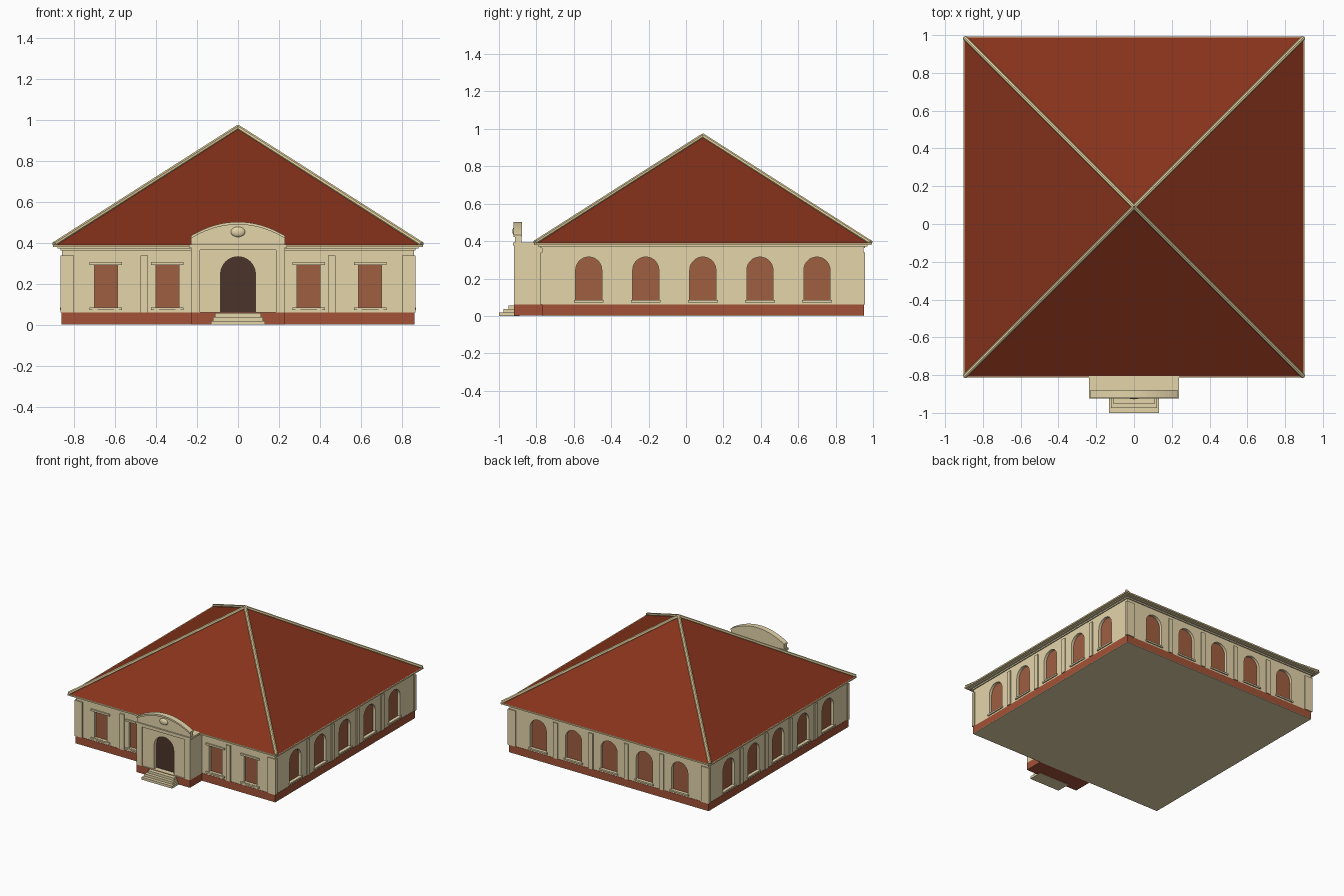
import bpy, bmesh, math
from mathutils import Matrix, Vector

cube = bpy.data.objects.get("Cube")
if cube:
    bpy.data.objects.remove(cube, do_unlink=True)


def material(name, rgb):
    m = bpy.data.materials.new(name)
    m.use_nodes = True
    m.diffuse_color = (*rgb, 1)
    m.node_tree.nodes["Principled BSDF"].inputs["Base Color"].default_value = (*rgb, 1)
    return m


CREAM = material("cream stone", (0.77, 0.66, 0.4))
TRIM = material("yellow stone trim", (0.79, 0.65, 0.35))
ROOF = material("red roof tile", (0.24, 0.032, 0.011))
BRICK = material("brick base", (0.37, 0.085, 0.038))
PANE = material("terracotta window", (0.35, 0.112, 0.053))
DOOR = material("dark door", (0.07, 0.033, 0.024))

CY = 0.09            # centre of the square building in y
H = 0.863            # half width of the walls
FLOOR, TOP = 0.06, 0.38
EAVE_Z = 0.39
ANGLES = {"front": 0, "right": 90, "back": 180, "left": 270}


def side_matrix(side):
    return Matrix.Translation((0, CY, 0)) @ Matrix.Rotation(math.radians(ANGLES[side]), 4, "Z")


def add(name, mesh, mat):
    ob = bpy.data.objects.new(name, mesh)
    bpy.context.collection.objects.link(ob)
    mesh.materials.append(mat)
    return ob


def finish(name, bm, mat):
    mesh = bpy.data.meshes.new(name)
    bm.to_mesh(mesh)
    bm.free()
    return add(name, mesh, mat)


def box(name, x, d, z, mat, side="front"):
    """Box seen from one side: x range, distance range from the centre, z range."""
    bm = bmesh.new()
    bmesh.ops.create_cube(bm, size=1)
    size = (x[1] - x[0], d[1] - d[0], z[1] - z[0])
    mid = (sum(x) / 2, -sum(d) / 2, sum(z) / 2)
    bm.transform(side_matrix(side) @ Matrix.Translation(mid) @ Matrix.Diagonal((*size, 1)))
    return finish(name, bm, mat)


def slab(name, half, z, mat):
    return box(name, (-half, half), (-half, half), z, mat)


def rect(x0, x1, z0, z1):
    return [(x0, z0), (x1, z0), (x1, z1), (x0, z1)]


def arch(cx, half, z0, z1, n=14):
    """Round-headed opening."""
    spring = z1 - half
    head = [(cx + half * math.cos(math.pi * i / n), spring + half * math.sin(math.pi * i / n))
            for i in range(n + 1)]
    return [(cx - half, z0), (cx + half, z0)] + head


def sheet(name, outlines, d, mat, side="front"):
    """Upright sheet with holes, made from filled outlines."""
    cu = bpy.data.curves.new(name, "CURVE")
    cu.dimensions = "2D"
    cu.fill_mode = "BOTH"
    cu.extrude = (d[1] - d[0]) / 2
    for pts in outlines:
        sp = cu.splines.new("POLY")
        sp.points.add(len(pts) - 1)
        for p, (u, v) in zip(sp.points, pts):
            p.co = (u, v, 0, 1)
        sp.use_cyclic_u = True
    tmp = bpy.data.objects.new(name + "_outline", cu)
    bpy.context.collection.objects.link(tmp)
    bpy.context.view_layer.update()
    mesh = bpy.data.meshes.new_from_object(tmp.evaluated_get(bpy.context.evaluated_depsgraph_get()))
    bpy.data.objects.remove(tmp, do_unlink=True)
    mesh.transform(side_matrix(side) @ Matrix.Translation((0, -sum(d) / 2, 0))
                   @ Matrix.Rotation(math.pi / 2, 4, "X"))
    mesh.materials.clear()
    for poly in mesh.polygons:
        poly.use_smooth = False
    return add(name, mesh, mat)


# Plinth and the window-coloured core behind the walls
slab("ground_plate", H - 0.002, (0, 0.004), CREAM)
slab("brick_plinth", H - 0.002, (0.004, FLOOR), BRICK)
slab("window_core", H - 0.025, (FLOOR, TOP), PANE)

# Walls with window openings, sills and raised pilasters
BAY = 0.305
WALL = H - 0.004
for side in ANGLES:
    if side == "front":
        centres = [-0.645, -0.345, 0.345, 0.645]
        windows = [rect(c - 0.056, c + 0.056, 0.085, 0.293) for c in centres]
        pilasters = [-0.458, 0.458]
    else:
        centres = [BAY * i for i in range(-2, 3)]
        windows = [arch(c, 0.07, 0.08, 0.315) for c in centres]
        pilasters = [BAY * (i + 0.5) for i in range(-2, 2)]
    strips = [(p - 0.018, p + 0.018) for p in pilasters]
    if side in ("front", "back"):
        strips += [(-H - 0.004, -0.8), (0.8, H + 0.004)]
    sheet(side + "_wall", [rect(-WALL, WALL, FLOOR, TOP)] + windows, (H - 0.025, WALL), CREAM, side)
    for strip in strips:
        box(side + "_pilaster", strip, (H - 0.02, H + 0.004), (FLOOR, 0.338), CREAM, side)
    for c in centres:
        box(side + "_window_sill", (c - 0.08, c + 0.08), (H - 0.02, H + 0.005), (0.072, 0.084), CREAM, side)
        if side == "front":
            box("window_lintel", (c - 0.08, c + 0.08), (H - 0.02, H + 0.006), (0.292, 0.306), CREAM)
            for s in (-1, 1):
                x = c + s * 0.052
                box("sill_bracket", (x - 0.012, x + 0.012), (H - 0.02, H), (0.062, 0.072), CREAM)

# Stepped cornice under the eaves
slab("cornice_lower", H + 0.004, (0.362, 0.372), CREAM)
slab("cornice_upper", H + 0.018, (0.372, 0.379), CREAM)
slab("eaves", 0.903, (0.379, EAVE_Z), TRIM)

# Pyramid roof with stone hip caps
APEX = Vector((0, CY, 0.963))
EAVE = 0.897
bm = bmesh.new()
bmesh.ops.create_cone(bm, cap_ends=True, segments=4, radius1=EAVE * math.sqrt(2), radius2=0,
                      depth=APEX.z - EAVE_Z)
bm.transform(Matrix.Translation((0, CY, (APEX.z + EAVE_Z) / 2)) @ Matrix.Rotation(math.pi / 4, 4, "Z"))
finish("roof", bm, ROOF)

for sx in (-1, 1):
    for sy in (-1, 1):
        foot = Vector((sx * EAVE, CY + sy * EAVE, EAVE_Z + 0.002))
        run = APEX - foot
        bm = bmesh.new()
        bmesh.ops.create_cone(bm, cap_ends=True, segments=8, radius1=0.013, radius2=0.013, depth=run.length)
        bm.transform(Matrix.Translation((APEX + foot) / 2) @ run.to_track_quat("Z", "Y").to_matrix().to_4x4())
        finish("hip_cap", bm, TRIM)

# Entrance porch
P = 1.01             # distance of the porch face from the centre
W = 0.23
box("porch_plinth", (-W, W), (H - 0.02, P), (0.002, FLOOR), BRICK)
box("porch_body", (-W, W), (H - 0.02, P - 0.045), (FLOOR, 0.38), CREAM)
box("door", (-0.1, 0.1), (P - 0.046, P - 0.04), (FLOOR, 0.335), DOOR)
doorway = arch(0, 0.085, FLOOR + 0.001, 0.332, 20)
sheet("porch_wall", [rect(-W, W, FLOOR, 0.38), doorway], (P - 0.045, P - 0.008), CREAM)
sheet("porch_frame", [rect(-W, W, FLOOR, 0.38), rect(-0.185, 0.185, FLOOR + 0.001, 0.365)],
      (P - 0.008, P), CREAM)
box("porch_cornice", (-W - 0.008, W + 0.008), (H, P + 0.004), (0.376, 0.392), CREAM)


# Curved gable above the porch with a raised rim
def bow(high, drop, n=20):
    """Points along the curved top, from right to left."""
    return [(W * t, high - drop * t * t) for t in (1 - 2 * i / n for i in range(n + 1))]


sheet("gable", [[(-W, 0.39), (W, 0.39)] + bow(0.492, 0.067)], (P - 0.04, P - 0.006), CREAM)
sheet("gable_rim", [bow(0.502, 0.068) + bow(0.489, 0.068)[::-1]], (P - 0.042, P + 0.002), CREAM)

# Oval boss on the gable
bm = bmesh.new()
bmesh.ops.create_uvsphere(bm, u_segments=24, v_segments=12, radius=1)
bm.transform(Matrix.Translation((0, CY - P + 0.006, 0.453)) @ Matrix.Diagonal((0.035, 0.014, 0.025, 1)))
for f in bm.faces:
    f.smooth = True
finish("oval_boss", bm, CREAM)

# Entrance steps
for i in range(3):
    half = 0.132 - 0.01 * i
    box("step", (-half, half), (P - 0.03, 1.09 - 0.025 * i), (0.019 * i, 0.019 * (i + 1)), CREAM)
